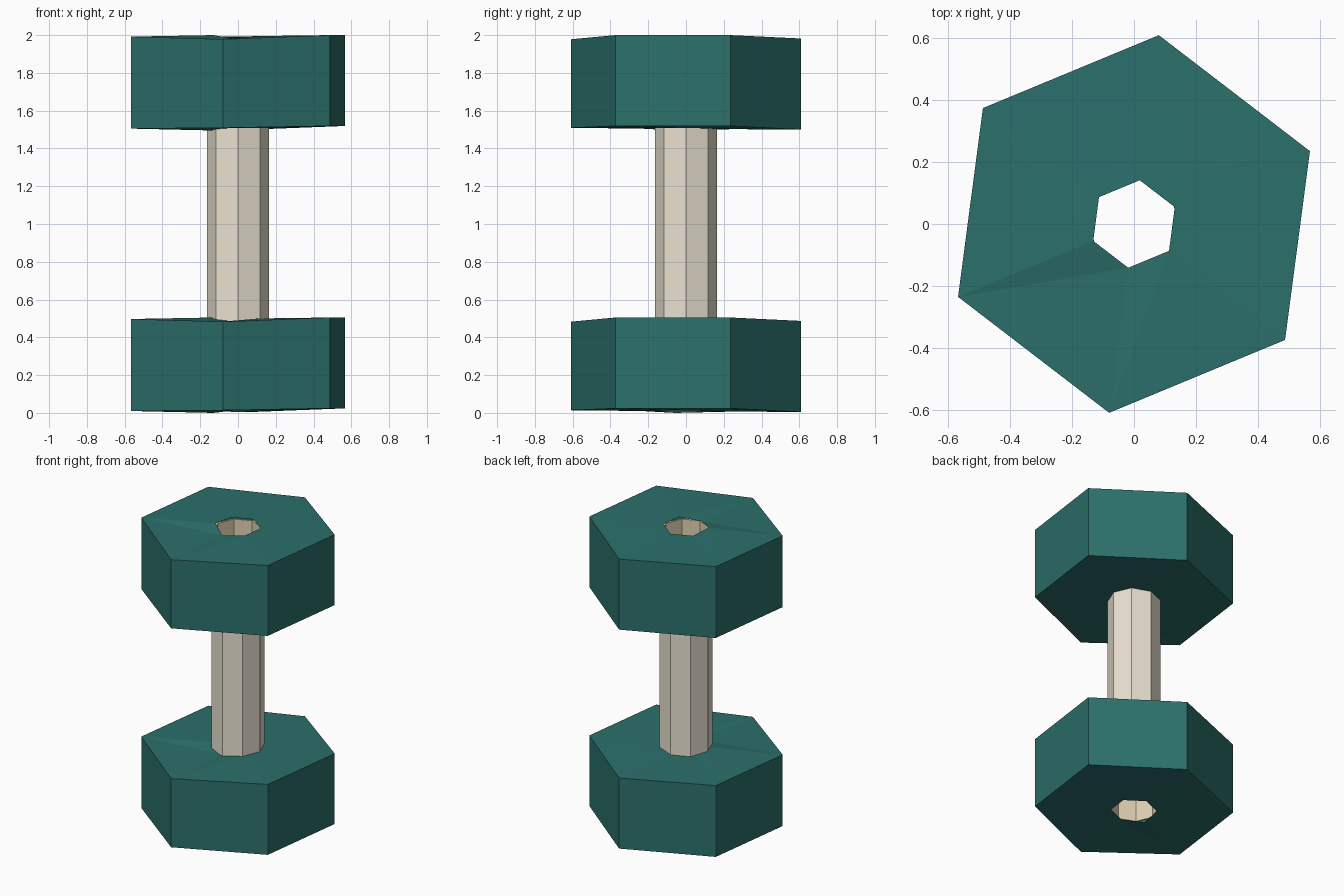
import bpy, bmesh
from math import cos, sin, radians

if "Cube" in bpy.data.objects:
    bpy.data.objects.remove(bpy.data.objects["Cube"])


def material(name, rgb):
    m = bpy.data.materials.new(name)
    m.diffuse_color = (*rgb, 1)
    m.use_nodes = True
    m.node_tree.nodes["Principled BSDF"].inputs["Base Color"].default_value = m.diffuse_color
    return m


def finish(bm, name, mats):
    bm.normal_update()
    me = bpy.data.meshes.new(name)
    bm.to_mesh(me)
    bm.free()
    ob = bpy.data.objects.new(name, me)
    bpy.context.collection.objects.link(ob)
    for m in mats:
        me.materials.append(m)
    return ob


def ring(bm, sides, phase, r, heights):
    return [bm.verts.new((r * cos(radians(phase + 360 * i / sides)),
                          r * sin(radians(phase + 360 * i / sides)), h))
            for i, h in enumerate(heights)]


teal = material("teal_coating", (0.024, 0.16, 0.147))
bone = material("bone_grip", (0.82, 0.76, 0.64))
tan = material("tan_bore", (0.76, 0.64, 0.45))

# slightly uneven cast heights at the six corners and six hole corners
OUTER_TOP = [0.505, 0.487, 0.497, 0.497, 0.483, 0.505]
OUTER_BOT = [0.024, 0.005, 0.01, 0.01, 0.014, 0.024]
HOLE_TOP = [0.50, 0.498, 0.498, 0.505, 0.486, 0.50]
HOLE_BOT = [0.012, 0.008, 0.008, 0.0, 0.013, 0.013]


def weight(name, z0):
    bm = bmesh.new()
    ot, ob, ht, hb = [ring(bm, 6, 22.5, r, [z0 + h for h in hs])
                      for r, hs in ((0.613, OUTER_TOP), (0.613, OUTER_BOT),
                                    (0.142, HOLE_TOP), (0.142, HOLE_BOT))]
    for i in range(6):
        j = (i + 1) % 6
        # side panel, then ring-shaped top and bottom caps
        bm.faces.new((ob[i], ob[j], ot[j], ot[i]))
        bm.faces.new((ot[i], ot[j], ht[j]))
        bm.faces.new((ot[i], ht[j], ht[i]))
        bm.faces.new((ob[j], ob[i], hb[j]))
        bm.faces.new((hb[j], ob[i], hb[i]))
    return finish(bm, name, [teal])


weight("lower_weight", 0.0)
weight("upper_weight", 1.495)

# eight-sided pipe running through both weights, with a tan bore
bm = bmesh.new()
loops = [ring(bm, 8, 0, r, [z] * 8)
         for r, z in ((0.165, 0.02), (0.165, 1.975), (0.151, 1.975), (0.151, 0.02))]
for k in range(4):
    a, b = loops[k], loops[(k + 1) % 4]
    for i in range(8):
        j = (i + 1) % 8
        f = bm.faces.new((a[i], a[j], b[j], b[i]))
        f.material_index = 1 if k else 0
finish(bm, "handle", [bone, tan])
